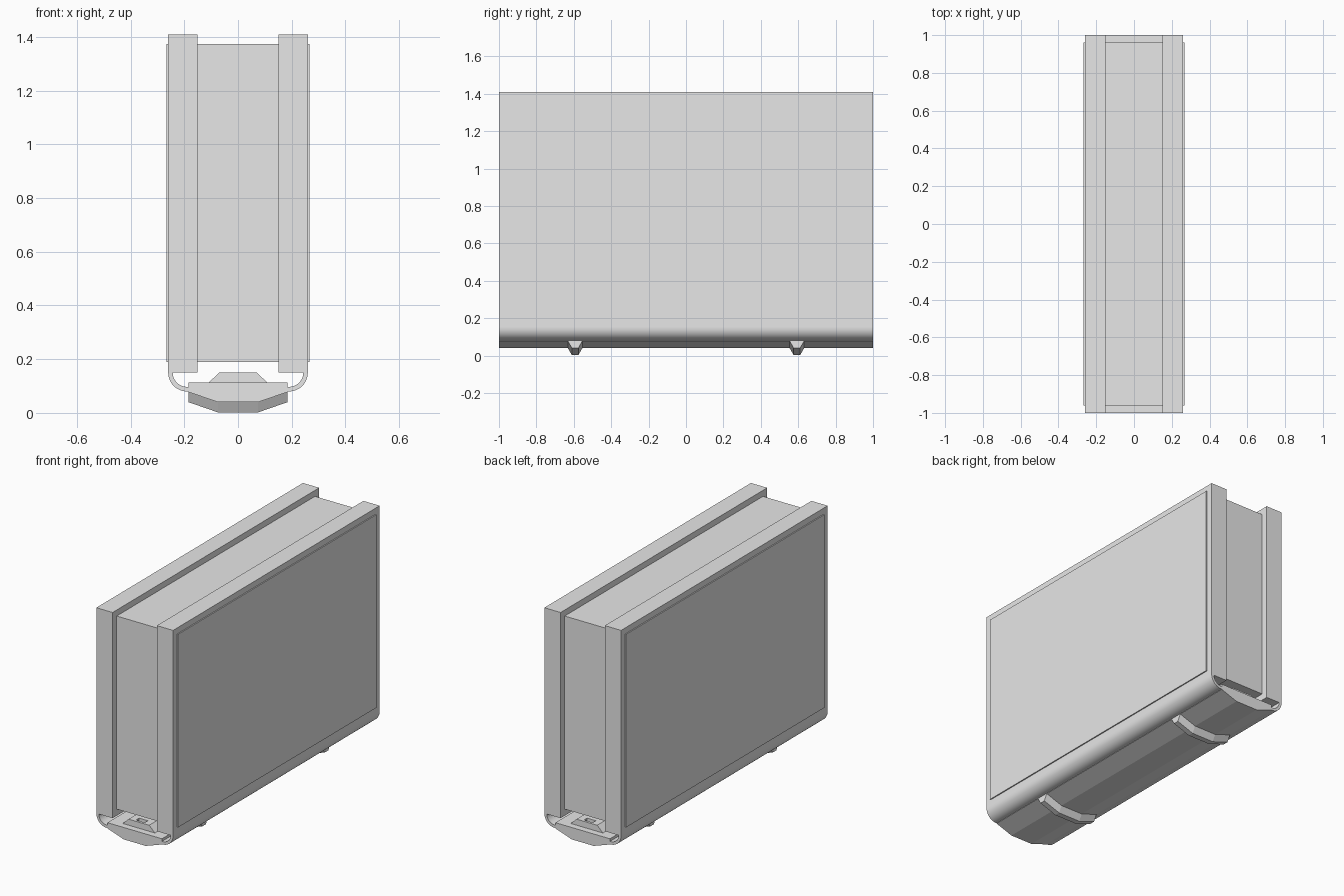
import bpy, bmesh, math
from mathutils import Vector

cube = bpy.data.objects.get("Cube")
if cube:
    bpy.data.objects.remove(cube, do_unlink=True)

grey = bpy.data.materials.new("plain grey")
grey.use_nodes = True
grey.diffuse_color = (0.8, 0.8, 0.8, 1)
grey.node_tree.nodes["Principled BSDF"].inputs["Base Color"].default_value = (0.8, 0.8, 0.8, 1)


def finish(name, bm):
    bmesh.ops.recalc_face_normals(bm, faces=bm.faces)
    mesh = bpy.data.meshes.new(name)
    bm.to_mesh(mesh)
    bm.free()
    mesh.materials.append(grey)
    obj = bpy.data.objects.new(name, mesh)
    bpy.context.collection.objects.link(obj)
    return obj


def loft(name, near, far, y0, y1):
    """Join two matching x-z outlines lying at y0 and y1."""
    bm = bmesh.new()
    a = [bm.verts.new((x, y0, z)) for x, z in near]
    b = [bm.verts.new((x, y1, z)) for x, z in far]
    bm.faces.new(a)
    bm.faces.new(b[::-1])
    for i in range(len(a)):
        j = (i + 1) % len(a)
        bm.faces.new((a[i], b[i], b[j], a[j]))
    return finish(name, bm)


def extrude(name, outline, half):
    return loft(name, outline, outline, -half, half)


def box(name, x0, x1, y0, y1, z0, z1):
    outline = [(x0, z0), (x1, z0), (x1, z1), (x0, z1)]
    return loft(name, outline, outline, y0, y1)


def symmetric(half):
    return half + [(-x, z) for x, z in reversed(half)]


# Recessed core between the two outer slabs
box("core", -0.15, 0.15, -0.96, 0.96, 0.19, 1.373)

for side, s in (("left", 1), ("right", -1)):
    # Outer slab with a thin raised panel
    x0, x1 = sorted((s * 0.15, s * 0.26))
    box(side + "_slab", x0, x1, -1, 1, 0.15, 1.41)
    x0, x1 = sorted((s * 0.258, s * 0.267))
    box(side + "_panel", x0, x1, -0.96, 0.96, 0.19, 1.373)

    # Thin rounded wall turning under the slab
    angles = [math.radians(-90 * i / 12) for i in range(13)]
    ring = [[(s * (0.19 + r * math.cos(a)), 0.15 + r * math.sin(a)) for a in angles]
            for r in (0.07, 0.053)]
    tongue = [(s * 0.18, 0.08), (s * 0.18, 0.097)]
    wall = extrude(side + "_curved_wall", ring[0] + tongue + ring[1][::-1], 1)
    bpy.ops.object.select_all(action='DESELECT')
    wall.select_set(True)
    bpy.context.view_layer.objects.active = wall
    bpy.ops.object.shade_smooth_by_angle(angle=math.radians(30))

# Keel-shaped base
extrude("base", symmetric([(0.185, 0.113), (0.185, 0.078), (0.075, 0.04)]), 1)

# Bevelled rail on the base, with a small pocket near each end
rail = extrude("rail", symmetric([(0.07, 0.15), (0.11, 0.112)]), 0.96)
for end, s in (("front", -1), ("back", 1)):
    cutter = box(end + "_pocket_cutter", -0.03, 0.03,
                 s * 0.93 - 0.015, s * 0.93 + 0.015, 0.13, 0.17)
    cutter.hide_render = True
    cutter.hide_viewport = True
    cutter.display_type = 'WIRE'
    cut = rail.modifiers.new(end + " pocket", 'BOOLEAN')
    cut.operation = 'DIFFERENCE'
    cut.object = cutter

# Tapered feet following the keel
for end, y in (("front", -0.593), ("back", 0.593)):
    top = symmetric([(0.185, 0.08), (0.075, 0.042)])
    bottom = symmetric([(0.185, 0.04), (0.075, 0.002)])
    bm = bmesh.new()
    rows = [[bm.verts.new((x, y + w, z)) for x, z in outline]
            for outline, w in ((top, -0.04), (bottom, -0.017), (bottom, 0.017), (top, 0.04))]
    for i in range(4):
        j = (i + 1) % 4
        for k in range(3):
            bm.faces.new((rows[i][k], rows[i][k + 1], rows[j][k + 1], rows[j][k]))
    bm.faces.new([row[0] for row in rows])
    bm.faces.new([row[-1] for row in rows])
    finish(end + "_foot", bm)
